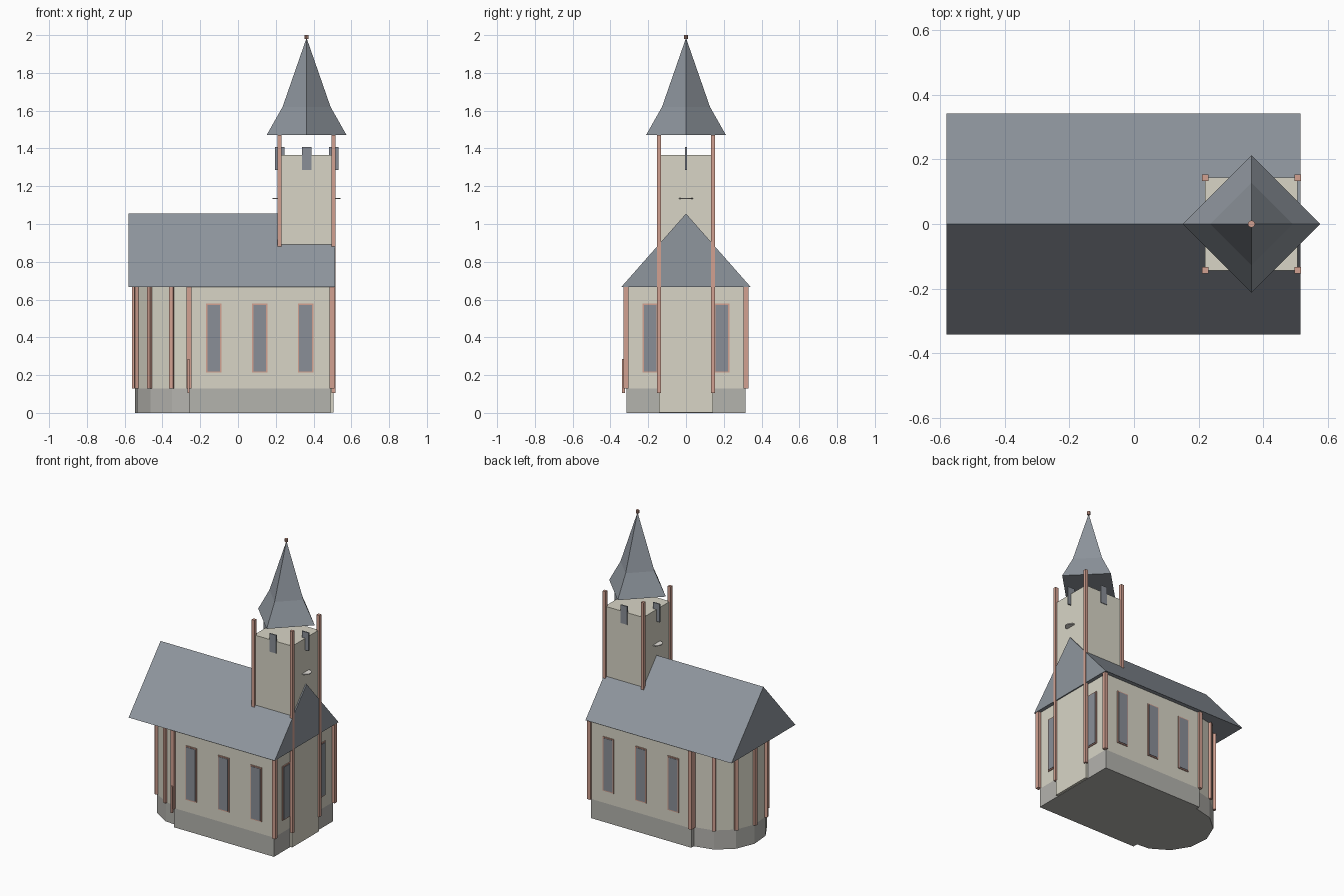
import bpy, bmesh, math
from mathutils import Matrix, Vector

cube = bpy.data.objects.get("Cube")
if cube:
    bpy.data.objects.remove(cube, do_unlink=True)


def material(name, r, g, b):
    lin = [((c / 255 + 0.055) / 1.055) ** 2.4 for c in (r, g, b)] + [1]
    m = bpy.data.materials.new(name)
    m.use_nodes = True
    m.diffuse_color = lin
    m.node_tree.nodes["Principled BSDF"].inputs["Base Color"].default_value = lin
    return m


PLASTER = material("cream plaster", 216, 213, 198)
STONE = material("grey stone", 180, 179, 174)
SLATE = material("blue grey slate", 143, 150, 158)
GLASS = material("window glass", 138, 143, 151)
TRIM = material("pink sandstone", 210, 161, 145)
DIAL = material("pale dial", 228, 225, 218)


def finish(name, bm, mat):
    bmesh.ops.recalc_face_normals(bm, faces=bm.faces)
    mesh = bpy.data.meshes.new(name)
    bm.to_mesh(mesh)
    bm.free()
    mesh.materials.append(mat)
    obj = bpy.data.objects.new(name, mesh)
    bpy.context.collection.objects.link(obj)
    return obj


def box(name, x, y, z, mat, turn=0):
    """Box from (low, high) ranges, optionally turned about its vertical axis."""
    bm = bmesh.new()
    bmesh.ops.create_cube(bm, size=1)
    size = [r[1] - r[0] for r in (x, y, z)]
    mid = [(r[0] + r[1]) / 2 for r in (x, y, z)]
    bm.transform(Matrix.Translation(mid) @ Matrix.Rotation(turn, 4, "Z")
                 @ Matrix.Diagonal(size + [1]))
    return finish(name, bm, mat)


def prism(name, outline, offset, mat):
    """Extrude a closed outline of 3D points by an offset."""
    bm = bmesh.new()
    face = bm.faces.new([bm.verts.new(p) for p in outline])
    new = bmesh.ops.extrude_face_region(bm, geom=[face], use_keep_orig=True)["geom"]
    bmesh.ops.translate(bm, vec=offset,
                        verts=[v for v in new if isinstance(v, bmesh.types.BMVert)])
    return finish(name, bm, mat)


def disc(name, x, y, z, radius, height, sides, mat):
    bm = bmesh.new()
    bmesh.ops.create_cone(bm, cap_ends=True, segments=sides, radius1=radius,
                          radius2=radius, depth=height,
                          matrix=Matrix.Translation((x, y, z)))
    return finish(name, bm, mat)


def post(name, x, y, low, high, width=0.024, turn=0):
    h = width / 2
    return box(name, (x - h, x + h), (y - h, y + h), (low, high), TRIM, turn)


PLINTH, EAVES, RIDGE = 0.13, 0.667, 1.055
BACK, FRONT, SIDE = -0.26, 0.49, 0.315

# Nave: stone plinth, plaster walls and corner posts
box("nave_plinth", (BACK, FRONT), (-SIDE, SIDE), (0, PLINTH), STONE)
box("nave_walls", (BACK, FRONT), (-SIDE, SIDE), (PLINTH, EAVES), PLASTER)
for x in (BACK, FRONT + 0.008):
    for s in (-1, 1):
        post("nave_post", x, s * (SIDE + 0.003), PLINTH, EAVES, 0.025)
box("short_corner_post", (-0.268, -0.256), (-0.34, -0.322), (0.105, 0.285), TRIM)

# Faceted apse with a post on each corner
RADIUS = 0.288
angles = [math.radians(90 - 27 * i) for i in range(8)]
corners = [(BACK - RADIUS * math.cos(a), RADIUS * math.sin(a)) for a in angles]
prism("apse_plinth", [(x, y, 0) for x, y in corners], (0, 0, PLINTH), STONE)
prism("apse_walls", [(x, y, PLINTH) for x, y in corners],
      (0, 0, EAVES - PLINTH), PLASTER)
for a, (x, y) in zip(angles[:-1], corners):
    post("apse_post", x - 0.004 * math.cos(a), y + 0.004 * math.sin(a),
         PLINTH, EAVES, 0.022, -a)

# Gabled roof
prism("nave_roof", [(-0.58, -0.342, EAVES), (-0.58, 0.342, EAVES), (-0.58, 0, RIDGE)],
      (1.094, 0, 0), SLATE)


# Tall windows: thin trim plate with a glass plate on it
def window(x, y, along_x):
    for name, half, out, low, high, mat in (
            ("window_frame", 0.041, 0.006, 0.213, 0.579, TRIM),
            ("window_glass", 0.034, 0.009, 0.22, 0.572, GLASS)):
        if along_x:
            box(name, (x - half, x + half), sorted((y, y + math.copysign(out, y))),
                (low, high), mat)
        else:
            box(name, (x, x + out), (y - half, y + half), (low, high), mat)


for s in (-1, 1):
    for x in (-0.128, 0.115, 0.358):
        window(x, s * SIDE, True)
    window(FRONT, s * 0.189, False)

# Tower with four tall posts
TX, HALF = 0.363, 0.143
box("tower_walls", (TX - HALF, TX + HALF), (-HALF, HALF), (0.002, 1.365), PLASTER)
for sx in (-1, 1):
    for sy in (-1, 1):
        post("tower_post", TX + sx * HALF, sy * HALF, 0.105, 1.47, 0.021)

# Belfry shutters, all in line with the nave, and flat dials
for dx, y in ((0, -HALF), (0, HALF), (-HALF, 0), (HALF, 0)):
    box("belfry_shutter", (TX + dx - 0.025, TX + dx + 0.025), (y - 0.004, y + 0.004),
        (1.285, 1.408), GLASS)
for s in (-1, 1):
    disc("tower_dial", TX + s * HALF, 0, 1.135, 0.037, 0.006, 16, DIAL)

# Flared four-sided spire and finial
bm = bmesh.new()
rings = []
for r, z in ((0.212, 1.47), (0.127, 1.62)):
    rings.append([bm.verts.new((TX + r * math.cos(i * math.pi / 2),
                                r * math.sin(i * math.pi / 2), z)) for i in range(4)])
tip = bm.verts.new((TX, 0, 1.985))
bm.faces.new(rings[0])
for i in range(4):
    j = (i + 1) % 4
    bm.faces.new((rings[0][i], rings[0][j], rings[1][j], rings[1][i]))
    bm.faces.new((rings[1][i], rings[1][j], tip))
finish("spire", bm, SLATE)
disc("finial", TX, 0, 1.99, 0.011, 0.02, 10, TRIM)
